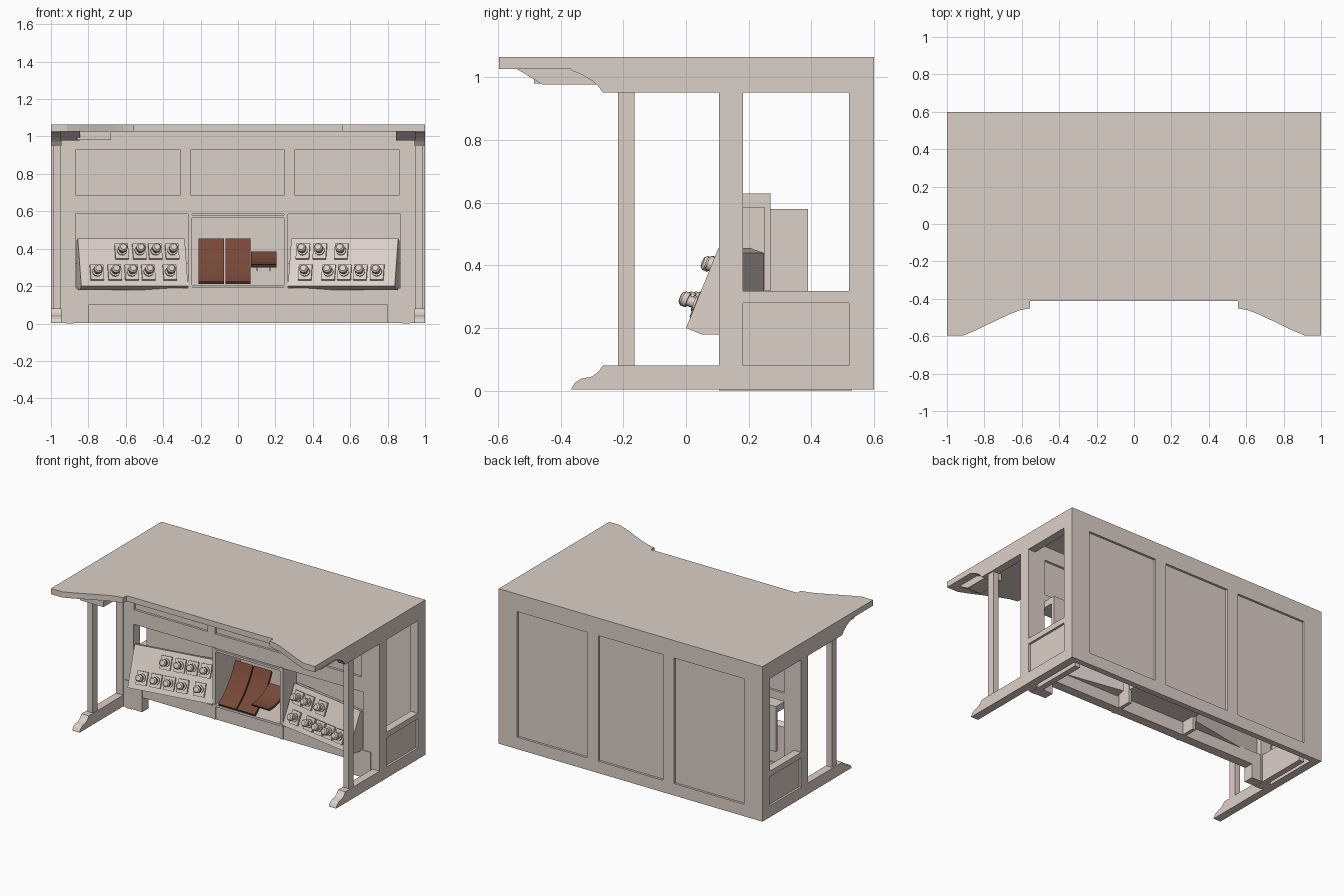
import bpy, bmesh, math
from mathutils import Matrix, Vector

if "Cube" in bpy.data.objects:
    bpy.data.objects.remove(bpy.data.objects["Cube"])

def mat(name, rgb):
    m = bpy.data.materials.new(name)
    m.diffuse_color = (*rgb, 1)
    m.use_nodes = True
    m.node_tree.nodes["Principled BSDF"].inputs["Base Color"].default_value = m.diffuse_color
    return m

WOOD = mat("pale_wood", (0.72, 0.63, 0.58))
BROWN = mat("brown_pedal", (0.18, 0.065, 0.04))

def finish(bm, name, material=WOOD):
    bmesh.ops.recalc_face_normals(bm, faces=bm.faces)
    me = bpy.data.meshes.new(name)
    bm.to_mesh(me)
    bm.free()
    me.materials.append(material)
    ob = bpy.data.objects.new(name, me)
    bpy.context.collection.objects.link(ob)
    return ob

def add_box(bm, x0, x1, y0, y1, z0, z1, m=Matrix()):
    c = Vector(((x0 + x1) / 2, (y0 + y1) / 2, (z0 + z1) / 2))
    s = Matrix.Diagonal((x1 - x0, y1 - y0, z1 - z0, 1))
    bmesh.ops.create_cube(bm, size=1, matrix=m @ Matrix.Translation(c) @ s)

def boxes(name, items, material=WOOD):
    bm = bmesh.new()
    for b in items:
        add_box(bm, *b)
    return finish(bm, name, material)

def add_prism(bm, pts, a, b, place, m=Matrix()):
    """Extrude a 2D outline from a to b; place(u, v, w) gives the 3D point."""
    lo = [bm.verts.new(m @ Vector(place(u, v, a))) for u, v in pts]
    hi = [bm.verts.new(m @ Vector(place(u, v, b))) for u, v in pts]
    bm.faces.new(lo)
    bm.faces.new(hi)
    for i in range(len(pts)):
        j = (i + 1) % len(pts)
        bm.faces.new((lo[i], lo[j], hi[j], hi[i]))

along_x = lambda u, v, w: (w, u, v)
along_z = lambda u, v, w: (u, v, w)

def prism(name, pts, a, b, place=along_x, material=WOOD):
    bm = bmesh.new()
    add_prism(bm, pts, a, b, place)
    return finish(bm, name, material)

# table top with curved horns either side of the front notch
horn = [(-1, -.597), (-.915, -.597), (-.85, -.57), (-.75, -.522), (-.66, -.48),
        (-.61, -.461), (-.555, -.45), (-.555, -.413)]
outline = horn + [(-x, y) for x, y in reversed(horn)] + [(1, .6), (-1, .6)]
prism("table_top", outline, 1.026, 1.065, along_z)

# side frames
head = [(.6, .952), (.6, 1.03), (-.37, 1.03), (-.365, 1.022), (-.335, 1.01),
        (-.30, .99), (-.28, .972), (-.265, .952)]
foot = [(.6, 0.003), (.6, .08), (-.265, .08), (-.28, .06), (-.30, .045),
        (-.335, .038), (-.355, .025), (-.365, .008), (-.365, 0.003)]
for side, s in (("left", -1), ("right", 1)):
    X = lambda a, b: (min(a * s, b * s), max(a * s, b * s))
    prism(side + "_top_beam", head, *X(.945, 1))
    prism(side + "_foot_beam", foot, *X(.945, 1))
    boxes(side + "_front_post", [(*X(.95, .99), -.217, -.165, .08, .955)])
    boxes(side + "_side_posts", [(*X(.945, 1), .105, .182, .08, .955),
                                 (*X(.945, 1), .52, .6, .08, .955),
                                 (*X(.945, 1), .18, .525, .28, .318)])
    boxes(side + "_side_panel", [(*X(.955, .985), .18, .525, .07, .29)])
    # inner wall of the plinth
    boxes(side + "_inner_wall", [(*X(.88, .92), .105, .53, 0, .19)])
    # wedge bracket under the horn
    prism(side + "_horn_bracket", [(-.54, 1.027), (-.46, .978), (-.26, .978), (-.26, 1.027)],
          *X(.845, .95))
boxes("switch_box", [(-.86, -.68, -.485, -.36, .98, 1.027)])

# back: frame and three recessed panels
boxes("back_frame", [(-1, 1, .56, .6, .945, 1.03), (-1, 1, .56, .6, .003, .085)] +
      [(a, b, .56, .6, .08, .95) for a, b in
       ((-1, -.86), (-.33, -.245), (.245, .33), (.86, 1))])
boxes("back_panels", [(-.95, .95, .565, .585, .05, 1)])

# front: upper panelling
boxes("front_upper_frame", [(-.92, .92, .11, .175, .93, 1.027), (-.92, .92, .11, .175, .585, .685)] +
      [(a, b, .11, .175, .68, .935) for a, b in
       ((-.92, -.865), (-.31, -.25), (.245, .305), (.86, .92))])
boxes("front_upper_panels", [(-.9, .9, .125, .16, .6, 1)])

# front: stiles, corner blocks and kick rail over the open foot space
lower = [(-.92, .92, .11, .175, .1, .19)]
for s in (-1, 1):
    for a, b, y0, y1, z0, z1 in ((.87, .95, .11, .18, .003, 1.027), (.8, .93, .105, .175, .003, .19),
                                 (.245, .268, .105, .27, .1, .59)):
        lower.append((min(a * s, b * s), max(a * s, b * s), y0, y1, z0, z1))
boxes("front_lower_frame", lower)

# housing behind the openings
boxes("opening_housing", [(-.87, .87, .17, .27, .585, .63), (-.87, -.25, .25, .27, .32, .6),
                          (.25, .87, .25, .27, .32, .6)])

# pedal recess box
boxes("pedal_recess", [(-.262, .262, .375, .39, .19, .58), (-.262, -.245, .12, .39, .19, .58),
                       (.245, .262, .12, .39, .19, .58), (-.262, .262, .105, .39, .565, .58),
                       (-.262, .262, .1, .39, .19, .205)])

# curved foot pedals
def pedal(name, x0, x1, path, t=.015):
    pts = path + [(y + t * .7, z - t) for y, z in reversed(path)]
    prism(name, pts, x0, x1, material=BROWN)

raised = [(.085, .225), (.12, .25), (.165, .29), (.205, .34), (.24, .395), (.27, .455)]
lowered = [(.04, .315), (.09, .318), (.14, .328), (.19, .35), (.24, .385)]
pedal("left_pedal", -.21, -.076, raised)
pedal("middle_pedal", -.068, .066, raised)
pedal("right_pedal", .07, .205, lowered)
boxes("pedal_pins", [(x, x + .008, .1, .11, .28, .32) for x in (.10, .165)])

# tilted stud boxes, angled towards the player, with round toe studs
TILT = math.radians(10)
OUT = .838
box_profile = [(0, .2), (.105, .455), (.15, .44), (.15, .18), (.05, .18)]
U = Vector((0, .105, .255)).normalized()
N = Vector((0, -U.z, U.y))
studs = {"left": (-1, [(.61, .385), (.515, .385), (.43, .385), (.34, .385),
                       (.75, .272), (.655, .272), (.565, .272), (.475, .272), (.36, .272)]),
         "right": (1, [(.335, .385), (.425, .385), (.54, .385),
                       (.355, .272), (.48, .272), (.565, .272), (.65, .272), (.74, .272)])}
for side, (s, spots) in studs.items():
    base = (Matrix.Diagonal((s, 1, 1, 1)) @ Matrix.Translation((OUT, 0, 0))
            @ Matrix.Rotation(-TILT, 4, 'Z'))
    bm = bmesh.new()
    add_prism(bm, box_profile, -.58, 0, along_x, base)
    finish(bm, side + "_stud_box")
    plates, knobs = bmesh.new(), bmesh.new()
    for x, z in spots:
        p = Vector((-(OUT - x) / math.cos(TILT), (z - .2) * .105 / .255, z))
        m = Matrix.Translation(p) @ Matrix(((1, 0, 0, 0), (0, U.y, N.y, 0),
                                            (0, U.z, N.z, 0), (0, 0, 0, 1)))
        m = base @ m
        add_box(plates, -.036, .036, -.045, .042, -.004, .012, m)
        for r1, r2, a, b in ((.027, .027, .01, .02), (.017, .017, .02, .045),
                             (.024, .024, .043, .06), (.024, .016, .06, .068)):
            bmesh.ops.create_cone(knobs, cap_ends=True, segments=16, radius1=r1, radius2=r2,
                                  depth=b - a, matrix=m @ Matrix.Translation((0, 0, (a + b) / 2)))
    finish(plates, side + "_stud_plates")
    ob = finish(knobs, side + "_toe_studs")
    bpy.ops.object.select_all(action='DESELECT')
    ob.select_set(True)
    bpy.context.view_layer.objects.active = ob
    bpy.ops.object.shade_smooth_by_angle(angle=math.radians(35))
